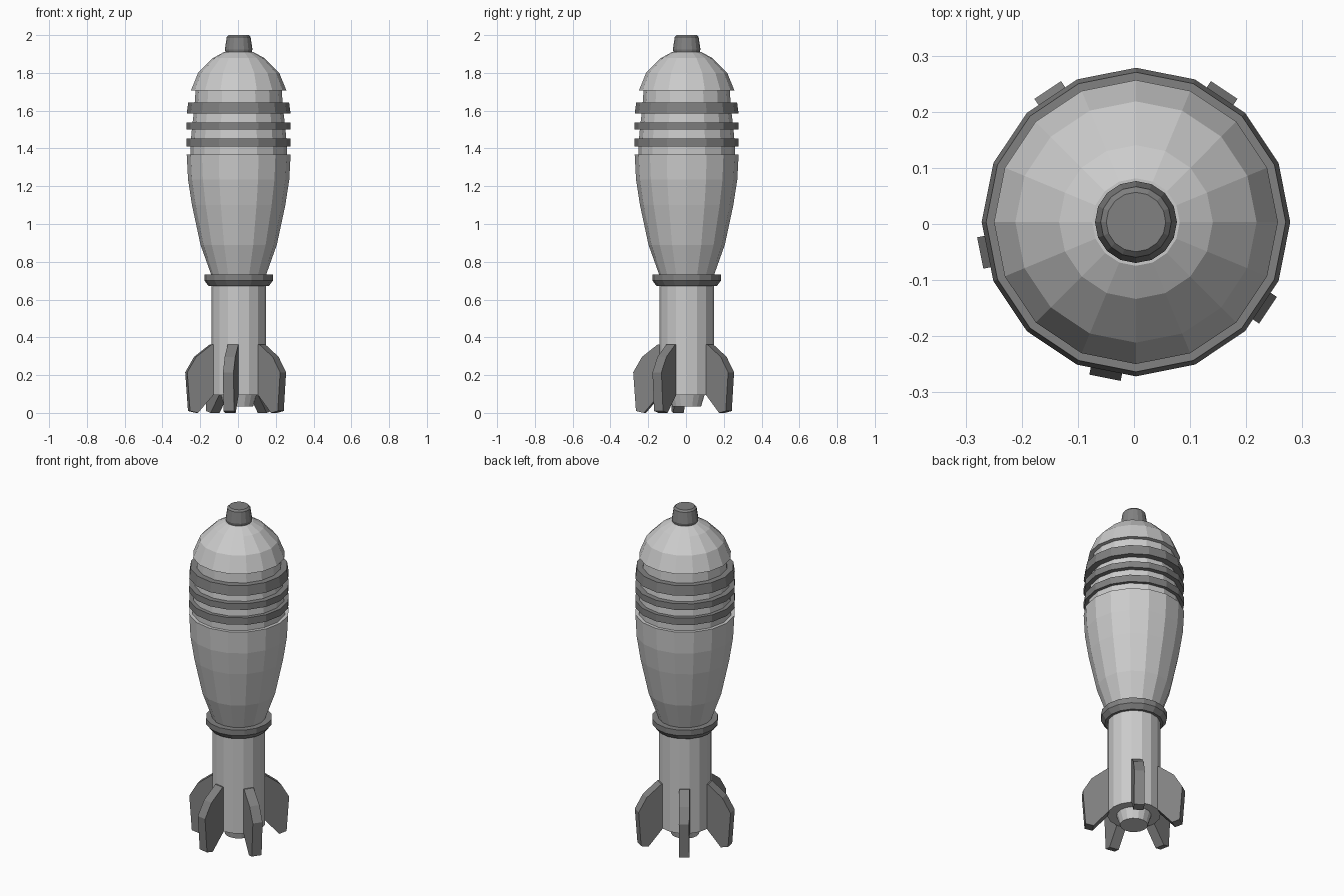
import bpy, bmesh, math
from mathutils import Matrix, Vector

if "Cube" in bpy.data.objects:
    bpy.data.objects.remove(bpy.data.objects["Cube"])

SIDES = 16
CENTRE = Vector((0.0035, 0.0035, 0))   # uneven fin spacing shifts the axis slightly

dark = bpy.data.materials.new("dark_grey")
dark.diffuse_color = (0.22, 0.22, 0.22, 1)
dark.use_nodes = True
dark.node_tree.nodes["Principled BSDF"].inputs["Base Color"].default_value = dark.diffuse_color


def finish(name, bm, mat=None):
    bmesh.ops.recalc_face_normals(bm, faces=bm.faces)
    me = bpy.data.meshes.new(name)
    bm.to_mesh(me)
    bm.free()
    ob = bpy.data.objects.new(name, me)
    ob.location = CENTRE
    bpy.context.collection.objects.link(ob)
    if mat:
        me.materials.append(mat)
    return ob


def turned(name, profile, mat=None):
    """Solid of revolution from (radius, z) points, capped at both ends."""
    bm = bmesh.new()
    rings = []
    for r, z in profile:
        rings.append([bm.verts.new((r * math.cos(2 * math.pi * i / SIDES),
                                    r * math.sin(2 * math.pi * i / SIDES), z))
                      for i in range(SIDES)])
    for a, b in zip(rings, rings[1:]):
        for i in range(SIDES):
            j = (i + 1) % SIDES
            bm.faces.new((a[i], a[j], b[j], b[i]))
    bm.faces.new(rings[0])
    bm.faces.new(rings[-1])
    return finish(name, bm, mat)


# Tail tube with tapered nozzle
turned("tail_tube", [(0.076, 0.033), (0.095, 0.095), (0.145, 0.095), (0.145, 0.70)])

# Collar between tail and body
turned("collar", [(0.14, 0.672), (0.16, 0.672), (0.181, 0.70), (0.181, 0.733), (0.14, 0.733)], dark)

# Tapered body and ribbed core
turned("body", [(0.145, 0.73), (0.202, 0.89), (0.247, 1.10), (0.268, 1.235),
                (0.275, 1.367), (0.255, 1.367)])
turned("core", [(0.256, 1.36), (0.256, 1.41), (0.246, 1.52), (0.235, 1.61), (0.228, 1.71)])

# Dark sealing rings
for i, (lo, hi, r_top) in enumerate([(1.41, 1.452, 0.275), (1.50, 1.537, 0.275), (1.585, 1.643, 0.267)]):
    turned(f"ring_{i + 1}", [(0.22, lo), (0.275, lo), (r_top, hi), (0.22, hi)], dark)

# Domed nose and fuse cap
turned("nose_dome", [(0.22, 1.706), (0.253, 1.706), (0.215, 1.80), (0.137, 1.878), (0.078, 1.91)])
turned("fuse_cap", [(0.068, 1.905), (0.073, 1.925), (0.063, 1.99), (0.053, 2.0)], dark)

# Five fins, each standing on one facet of the tail tube
outline = [(0.135, 0.363), (0.15, 0.363), (0.235, 0.297), (0.283, 0.215),
           (0.268, 0.01), (0.225, 0.0), (0.142, 0.095), (0.135, 0.095)]
for k in range(5):
    bm = bmesh.new()
    face = bm.faces.new([bm.verts.new((r, -0.0285, z)) for r, z in outline])
    ext = bmesh.ops.extrude_face_region(bm, geom=[face])
    bmesh.ops.translate(bm, vec=(0, 0.057, 0),
                        verts=[g for g in ext["geom"] if isinstance(g, bmesh.types.BMVert)])
    turn = Matrix.Rotation(math.radians(56.25 + 67.5 * k), 4, 'Z')
    bmesh.ops.transform(bm, matrix=turn, verts=bm.verts)
    finish(f"fin_{k + 1}", bm, dark)
